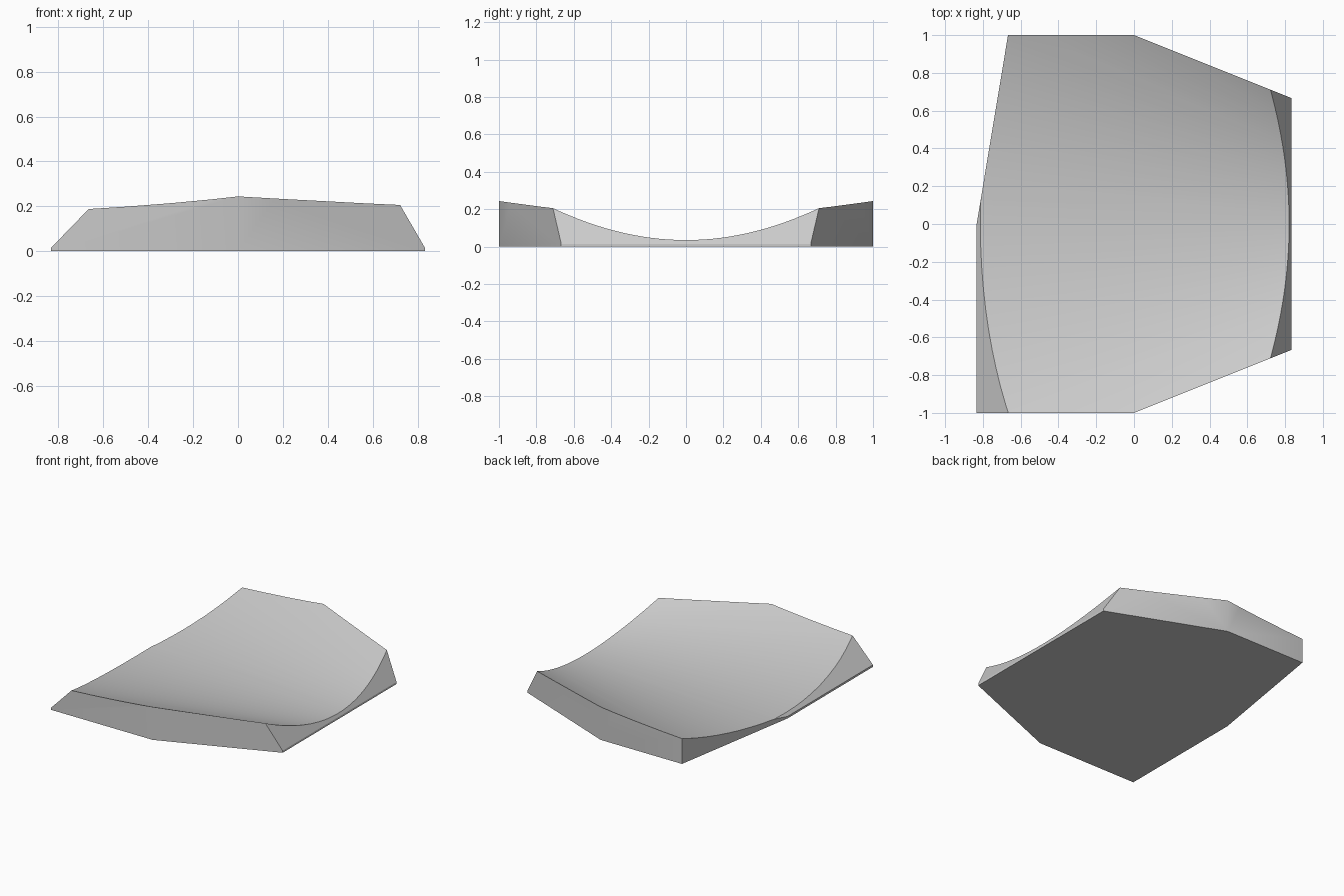
import bpy, bmesh, math
from mathutils import Vector

cube = bpy.data.objects.get("Cube")
if cube:
    bpy.data.objects.remove(cube)

# Plain grey material
grey = bpy.data.materials.new("grey")
grey.use_nodes = True
colour = (0.6, 0.6, 0.6, 1)
grey.diffuse_color = colour
grey.node_tree.nodes["Principled BSDF"].inputs["Base Color"].default_value = colour

# Block with a conical hollow on top, narrowing towards +x
LOW, STEPS, SWEEP = 0.035, 34, 0.55
bm = bmesh.new()


def station(x):
    radius = 2.5 - 1.29 * x
    arc = [SWEEP * (2 * i / STEPS - 1) for i in range(STEPS + 1)]
    ring = [(x, radius * math.sin(t), LOW + radius * (1 - math.cos(t))) for t in arc]
    ring += [(x, ring[-1][1], 0), (x, ring[0][1], 0)]
    return [bm.verts.new(p) for p in ring]


left_end, right_end = station(-1), station(1)
count = len(left_end)
for i in range(count):
    j = (i + 1) % count
    bm.faces.new((left_end[i], left_end[j], right_end[j], right_end[i]))
bm.faces.new(left_end)
bm.faces.new(right_end)
bmesh.ops.recalc_face_normals(bm, faces=bm.faces)


def trim(point, normal):
    """Cut away everything on the normal side and close the opening."""
    geom = bm.verts[:] + bm.edges[:] + bm.faces[:]
    cut = bmesh.ops.bisect_plane(bm, geom=geom, dist=1e-5, plane_co=point,
                                 plane_no=Vector(normal).normalized(), clear_outer=True)
    edges = [e for e in cut["geom_cut"] if isinstance(e, bmesh.types.BMEdge) and e.is_boundary]
    if edges:
        bmesh.ops.edgeloop_fill(bm, edges=edges)


# Upright ends and sides, sloped ends, angled corners
END, LIP = 0.833, 0.015
trim((-END, 0, 0), (-1, 0, 0))
trim((END, 0, 0), (1, 0, 0))
trim((-END, 0, LIP), (-1, 0, 0.97))
trim((END, 0, LIP), (1, 0, 0.58))
for side in (-1, 1):
    trim((0, side, 0), (0, side, 0))
    trim((0, side, 0), (0.333, side * END, 0))
trim((-END, 0, 0), (-1, 0.166, 0))

bmesh.ops.recalc_face_normals(bm, faces=bm.faces)
mesh = bpy.data.meshes.new("hollowed_slab")
bm.to_mesh(mesh)
bm.free()
mesh.materials.append(grey)
slab = bpy.data.objects.new("hollowed_slab", mesh)
bpy.context.collection.objects.link(slab)

# Soft hollow and walls, crisp rims
bpy.context.view_layer.objects.active = slab
slab.select_set(True)
bpy.ops.object.shade_smooth_by_angle(angle=math.radians(28))
